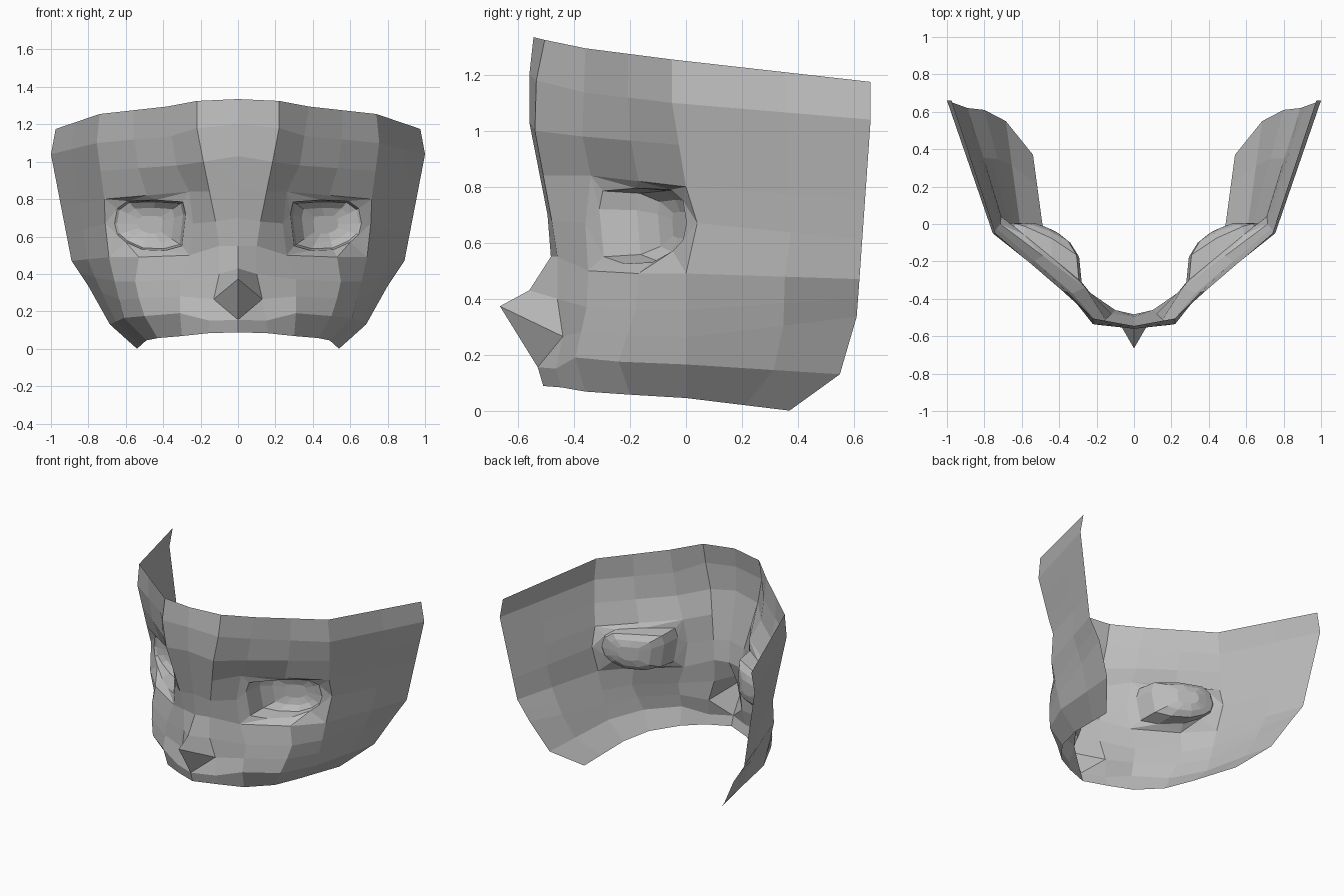
import bpy, bmesh
from mathutils import Vector

if "Cube" in bpy.data.objects:
    bpy.data.objects.remove(bpy.data.objects["Cube"])

grey = bpy.data.materials.new("mask_grey")
grey.diffuse_color = (0.5, 0.5, 0.5, 1)
grey.use_nodes = True
grey.node_tree.nodes["Principled BSDF"].inputs["Base Color"].default_value = grey.diffuse_color
ROWS = 10


def profile(keys):
    """Vertical profile: row -> point, missing rows are interpolated."""
    rows, out = sorted(keys), []
    for r in range(ROWS):
        a = max(k for k in rows if k <= r)
        b = min(k for k in rows if k >= r)
        t = 0 if a == b else (r - a) / (b - a)
        out.append(Vector(keys[a]).lerp(Vector(keys[b]), t))
    return out


def blend(a, b, t):
    return [p.lerp(q, t) for p, q in zip(a, b)]


def finish(name, bm):
    bmesh.ops.recalc_face_normals(bm, faces=bm.faces[:])
    if sum(f.normal.y * f.calc_area() for f in bm.faces) > 0:
        bmesh.ops.reverse_faces(bm, faces=bm.faces[:])
    me = bpy.data.meshes.new(name)
    bm.to_mesh(me)
    bm.free()
    ob = bpy.data.objects.new(name, me)
    bpy.context.collection.objects.link(ob)
    me.materials.append(grey)
    m = ob.modifiers.new("mirror", 'MIRROR')
    m.use_clip = True
    m.merge_threshold = 0.0005


# vertical profiles from the centre line out to the side edge
centre = profile({0: (0, -.545, 1.335), 1: (0, -.56, 1.2), 2: (0, -.56, 1.03), 4: (0, -.495, .7),
                  5: (0, -.483, .55), 6: (0, -.56, .43), 7: (0, -.665, .373),
                  8: (0, -.53, .155), 9: (0, -.51, .088)})
crease = profile({0: (.22, -.505, 1.325), 1: (.22, -.535, 1.18), 2: (.185, -.54, 1.0),
                  4: (.12, -.48, .68), 5: (.10, -.46, .55), 6: (.10, -.46, .4),
                  7: (.13, -.44, .265), 8: (.15, -.465, .15), 9: (.16, -.445, .083)})
brow = profile({0: (.38, -.36, 1.295), 2: (.33, -.37, .98), 3: (.26, -.34, .84),
                4: (.24, -.36, .67), 5: (.26, -.35, .5), 6: (.31, -.355, .37),
                8: (.31, -.395, .19), 9: (.30, -.36, .068)})
temple = profile({0: (.74, -.05, 1.255), 1: (.755, -.05, 1.1), 3: (.715, 0, .8), 4: (.71, .04, .67),
                  5: (.69, 0, .49), 6: (.66, 0, .36), 8: (.61, 0, .165), 9: (.49, 0, .045)})
edge = profile({0: (.975, .66, 1.175), 1: (1, .66, 1.04), 5: (.89, .62, .47),
                7: (.80, .61, .335), 8: (.685, .55, .13), 9: (.54, .37, .0)})
cheek = blend(brow, temple, .5)
for row, p in {5: (.53, -.17, .49), 6: (.55, -.18, .36), 7: (.53, -.21, .27),
               8: (.50, -.24, .175), 9: (.43, -.2, .057)}.items():
    cheek[row] = Vector(p)
columns = [centre, crease, brow, cheek, temple, blend(temple, edge, .57), edge]

# eye opening outline in front view
opening = [(.28, .72), (.295, .785), (.44, .795), (.59, .79), (.645, .75), (.66, .67),
           (.645, .61), (.60, .57), (.51, .53), (.39, .525), (.30, .55)]
MID = Vector((.47, .665))


def eye_ring(bm, scale, depth, extra=0.0):
    """Scaled opening, pushed from the mask surface to the socket floor."""
    ring = []
    for p in opening:
        q = MID + (Vector(p) - MID) * scale
        front = -.31 + (q.x - .28) * .82
        floor = .01 - .14 * ((.66 - q.x) / .36) ** 2
        ring.append(bm.verts.new((q.x, front + (floor - front) * depth + extra, q.y)))
    return ring


# face sheet with eye hole
bm = bmesh.new()
grid = [[bm.verts.new(p) for p in col] for col in columns]
for c in range(len(columns) - 1):
    for r in range(ROWS - 1):
        if c in (2, 3) and r in (3, 4):
            continue
        a, b, d, e = grid[c][r], grid[c][r + 1], grid[c + 1][r + 1], grid[c + 1][r]
        if (c, r) == (0, 7):      # underside of the nose is a triangle
            bm.faces.new((a, b, e))
            bm.faces.new((b, d, e))
        else:
            bm.faces.new((a, b, d, e))
loose = grid[3][4]
border = [grid[2][3], grid[3][3], grid[4][3], grid[4][4], grid[4][5], grid[3][5], grid[2][5], grid[2][4]]
bm.verts.remove(loose)
ring = eye_ring(bm, 1, 0)
edges = [bm.edges.get((a, b)) for a, b in zip(border, border[1:] + border[:1])]
edges += [bm.edges.new((a, b)) for a, b in zip(ring, ring[1:] + ring[:1])]
bmesh.ops.bridge_loops(bm, edges=edges)
finish("face_mask", bm)

# recessed eye sockets with rounded floor
bm = bmesh.new()
rings = [eye_ring(bm, 1, 0), eye_ring(bm, .93, .75), eye_ring(bm, .68, 1), eye_ring(bm, .35, 1, .012)]
n = len(opening)
for a, b in zip(rings, rings[1:]):
    for i in range(n):
        j = (i + 1) % n
        bm.faces.new((a[i], a[j], b[j], b[i]))
bm.faces.new(rings[-1])
finish("eye_sockets", bm)
